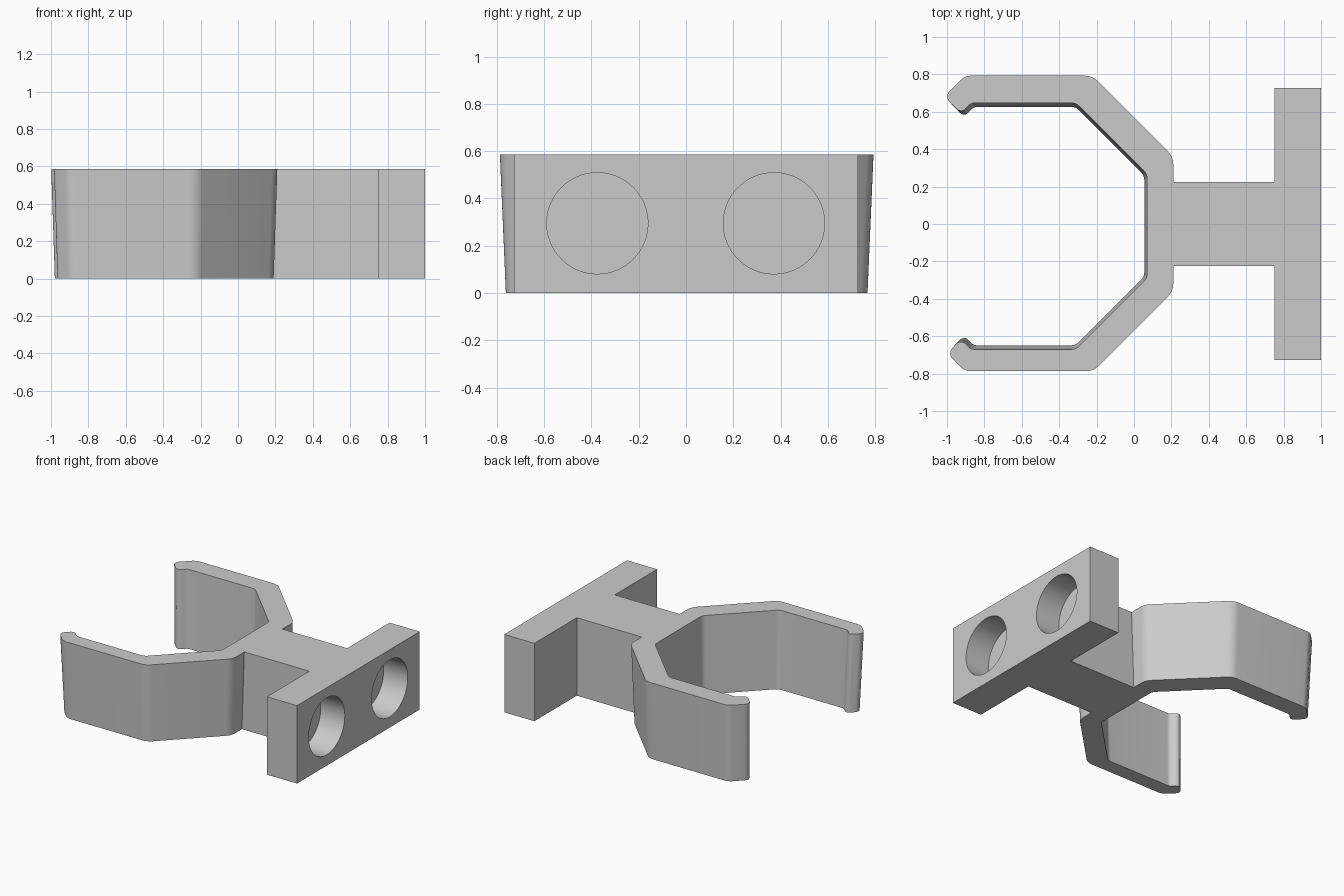
import bpy, bmesh, math
from mathutils import Vector, Matrix

HEIGHT = 0.585
TAPER = 0.968          # size of the clip's base relative to its top
CLIP_X = -0.4          # centre the clip tapers towards

cube = bpy.data.objects.get("Cube")
if cube:
    bpy.data.objects.remove(cube, do_unlink=True)

grey = bpy.data.materials.new("light grey plastic")
grey.use_nodes = True
colour = (0.6, 0.6, 0.6, 1)
grey.diffuse_color = colour
grey.node_tree.nodes["Principled BSDF"].inputs["Base Color"].default_value = colour


def rounded(corners, steps=6):
    """Turn (x, y, radius) corners into a filleted outline."""
    outline = []
    for i, (x, y, r) in enumerate(corners):
        p = Vector((x, y))
        a = (Vector(corners[i - 1][:2]) - p).normalized()
        b = (Vector(corners[(i + 1) % len(corners)][:2]) - p).normalized()
        half = a.angle(b) / 2
        centre = p + (a + b).normalized() * r / math.sin(half)
        start = (p + a * r / math.tan(half) - centre).normalized()
        end = (p + b * r / math.tan(half) - centre).normalized()
        for s in range(steps + 1):
            t = s / steps
            arc = start.lerp(end, t).normalized()
            outline.append(centre + arc * r)
    return outline


def prism(name, outline, base):
    """Extrude an outline, with base() giving the shape at the bottom."""
    bm = bmesh.new()
    top = [bm.verts.new((p.x, p.y, HEIGHT)) for p in outline]
    low = [bm.verts.new((*base(p), 0)) for p in outline]
    bm.faces.new(top)
    bm.faces.new(low[::-1])
    for i in range(len(top)):
        bm.faces.new((top[i - 1], low[i - 1], low[i], top[i]))
    bmesh.ops.recalc_face_normals(bm, faces=bm.faces)
    return finish(name, bm)


def finish(name, bm):
    mesh = bpy.data.meshes.new(name)
    bm.to_mesh(mesh)
    bm.free()
    mesh.materials.append(grey)
    obj = bpy.data.objects.new(name, mesh)
    bpy.context.collection.objects.link(obj)
    return obj


def smooth(obj):
    bpy.ops.object.select_all(action="DESELECT")
    obj.select_set(True)
    bpy.context.view_layer.objects.active = obj
    bpy.ops.object.shade_smooth_by_angle(angle=math.radians(30))


def arm(side, outer, inner, tip_x, tip_y):
    """Corners of one arm, from the neck out to the hook and back inside."""
    hook_x = -0.925
    hook_y = tip_y - (hook_x - tip_x)
    corners = [
        (0.21, 0.36, 0.1),
        (0.57 - outer, outer, 0.1),
        (tip_x + outer - tip_y, outer, 0.08),
        (tip_x, tip_y, 0.04),
        (hook_x, hook_y, 0.03),
        (hook_x + inner - hook_y, inner, 0.04),
        (-0.31, inner, 0.06),
        (0.07, inner - 0.38, 0.06),
    ]
    return [(x, y * side, r) for x, y, r in corners]


def clip_base(p):
    return (CLIP_X + (p.x - CLIP_X) * TAPER, p.y * TAPER)


# Spring clip with two hooked arms
left_arm = arm(1, 0.793, 0.647, -1.015, 0.682)
right_arm = arm(-1, 0.787, 0.67, -1.0, 0.692)
clip = prism("spring_clip", rounded(left_arm + right_arm[::-1]), clip_base)
smooth(clip)

# Neck and mounting plate, the neck end meeting the sloped clip wall
half = [(0.21, 0.225), (0.75, 0.225), (0.75, 0.728), (1.0, 0.728)]
tee = [Vector(p) for p in half] + [Vector((x, -y)) for x, y in half[::-1]]
mount = prism("neck_and_plate", tee,
              lambda p: (clip_base(p)[0] if p.x < 0.5 else p.x, p.y))

# Blind round sockets in the plate
bm = bmesh.new()
for y in (-0.375, 0.372):
    place = Matrix.Translation((1.0, y, 0.295)) @ Matrix.Rotation(math.pi / 2, 4, "Y")
    bmesh.ops.create_cone(bm, cap_ends=True, segments=64, radius1=0.214,
                          radius2=0.214, depth=0.4, matrix=place)
cutter = finish("socket_cutter", bm)
cutter.hide_render = True

cut = mount.modifiers.new("sockets", "BOOLEAN")
cut.operation = "DIFFERENCE"
cut.solver = "EXACT"
cut.object = cutter
bpy.context.view_layer.objects.active = mount
bpy.ops.object.modifier_apply(modifier=cut.name)
bpy.data.objects.remove(cutter, do_unlink=True)
smooth(mount)
